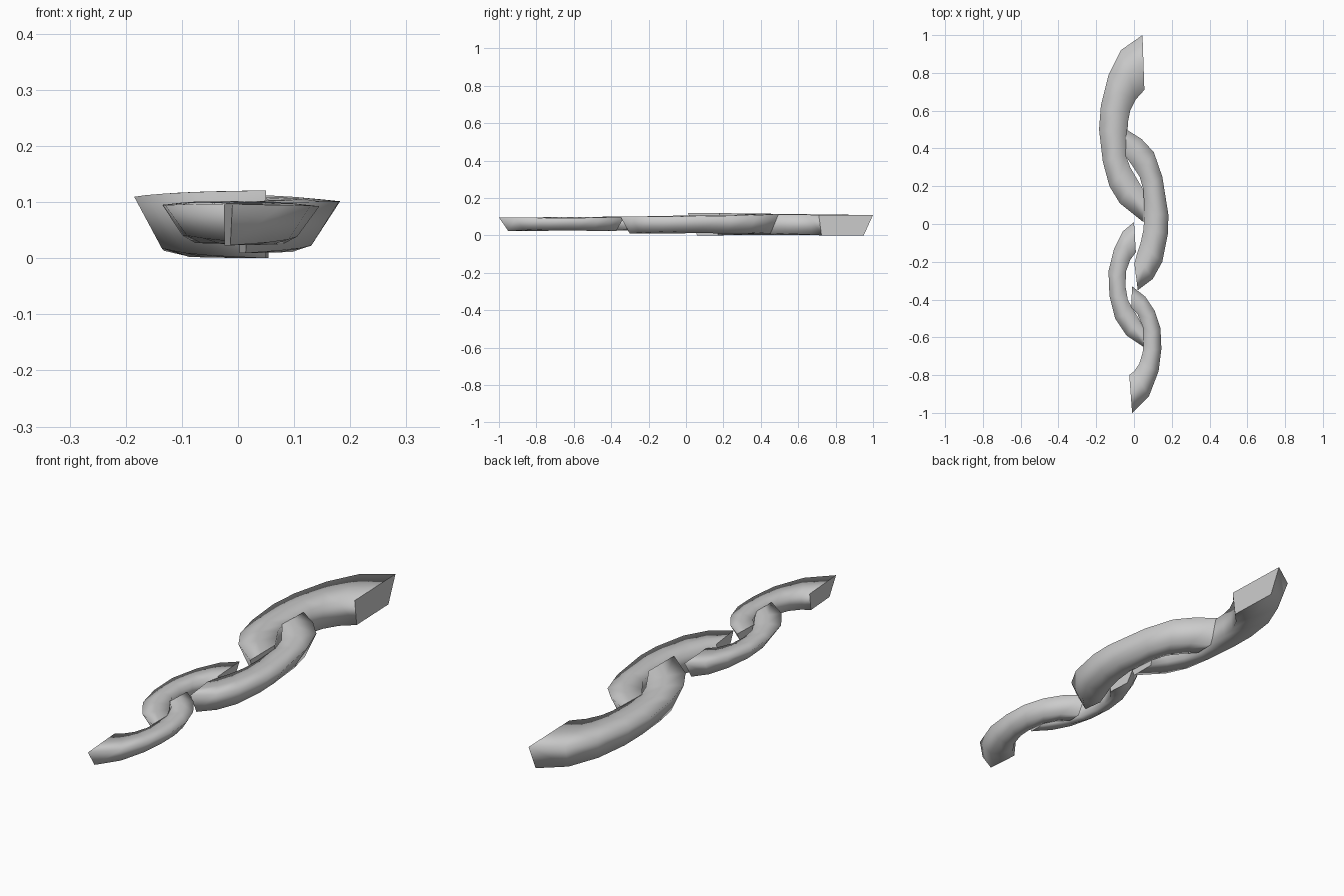
import bpy, bmesh
from mathutils import Vector

if "Cube" in bpy.data.objects:
    bpy.data.objects.remove(bpy.data.objects["Cube"])


def half_link(name, outer, inner, top0, top1, base):
    """Sweep a flared cross-section between an outer and an inner plan curve."""
    bm = bmesh.new()
    rings = []
    n = len(outer)
    for i in range(n):
        t = i / (n - 1)
        bow = 1 - abs(2 * t - 1)            # 0 at the ends, 1 at the apex
        top = top0 + (top1 - top0) * t - 0.006 * bow
        o, q = Vector(outer[i]), Vector(inner[i])
        w = (q - o).length
        inset = min(0.05 / w, 0.4)
        # (fraction from outer to inner edge, height)
        section = [(0, top), (inset, base + 0.018 * bow), (0.65, base + 0.003 * bow),
                   (0.95, base + 0.012 * bow), (1.0, top + 0.002 * bow),
                   (0.5, top + 0.006 * bow)]
        ring = []
        for f, z in section:
            p = o.lerp(q, f)
            ring.append(bm.verts.new((p.x, p.y, z)))
        rings.append(ring)
    m = len(rings[0])
    for a, b in zip(rings, rings[1:]):
        for k in range(m):
            f = bm.faces.new((a[k], a[(k + 1) % m], b[(k + 1) % m], b[k]))
            f.smooth = True
    # flat cut ends
    bm.faces.new(rings[0])
    bm.faces.new(rings[-1][::-1])
    bmesh.ops.recalc_face_normals(bm, faces=bm.faces)
    mesh = bpy.data.meshes.new(name)
    bm.to_mesh(mesh)
    bm.free()
    ob = bpy.data.objects.new(name, mesh)
    bpy.context.collection.objects.link(ob)
    return ob


# large pair of interlocking half links
half_link("large_link_left",
          [(.045, 1), (-.07, .92), (-.135, .79), (-.175, .63), (-.185, .5),
           (-.165, .33), (-.13, .2), (-.075, .11), (.05, .01)],
          [(.055, .71), (.01, .66), (-.02, .6), (-.032, .54), (-.035, .47),
           (-.045, .37), (-.02, .3), (.015, .24), (.05, .18)],
          .110, .121, 0)
half_link("large_link_right",
          [(-.04, .5), (.04, .45), (.105, .38), (.15, .25), (.182, .05),
           (.18, -.05), (.15, -.2), (.1, -.29), (.02, -.35)],
          [(-.045, .36), (-.01, .31), (.03, .25), (.05, .18), (.055, .05),
           (.05, -.03), (.035, -.1), (.015, -.16), (.002, -.21)],
          .115, .100, .009)

# small pair of interlocking half links
half_link("small_link_left",
          [(0, .01), (-.06, -.04), (-.105, -.13), (-.135, -.25), (-.13, -.38),
           (-.1, -.5), (-.04, -.59), (.05, -.65)],
          [(.01, -.15), (-.02, -.19), (-.042, -.25), (-.045, -.33), (-.033, -.4),
           (0, -.46), (.025, -.5), (.05, -.55)],
          .102, .098, .025)
half_link("small_link_right",
          [(-.01, -.33), (.06, -.385), (.11, -.46), (.14, -.55), (.145, -.66),
           (.13, -.78), (.08, -.91), (-.01, -1)],
          [(-.015, -.44), (.02, -.48), (.045, -.54), (.05, -.62), (.046, -.68),
           (.028, -.74), (0, -.78), (-.025, -.8)],
          .100, .096, .023)
